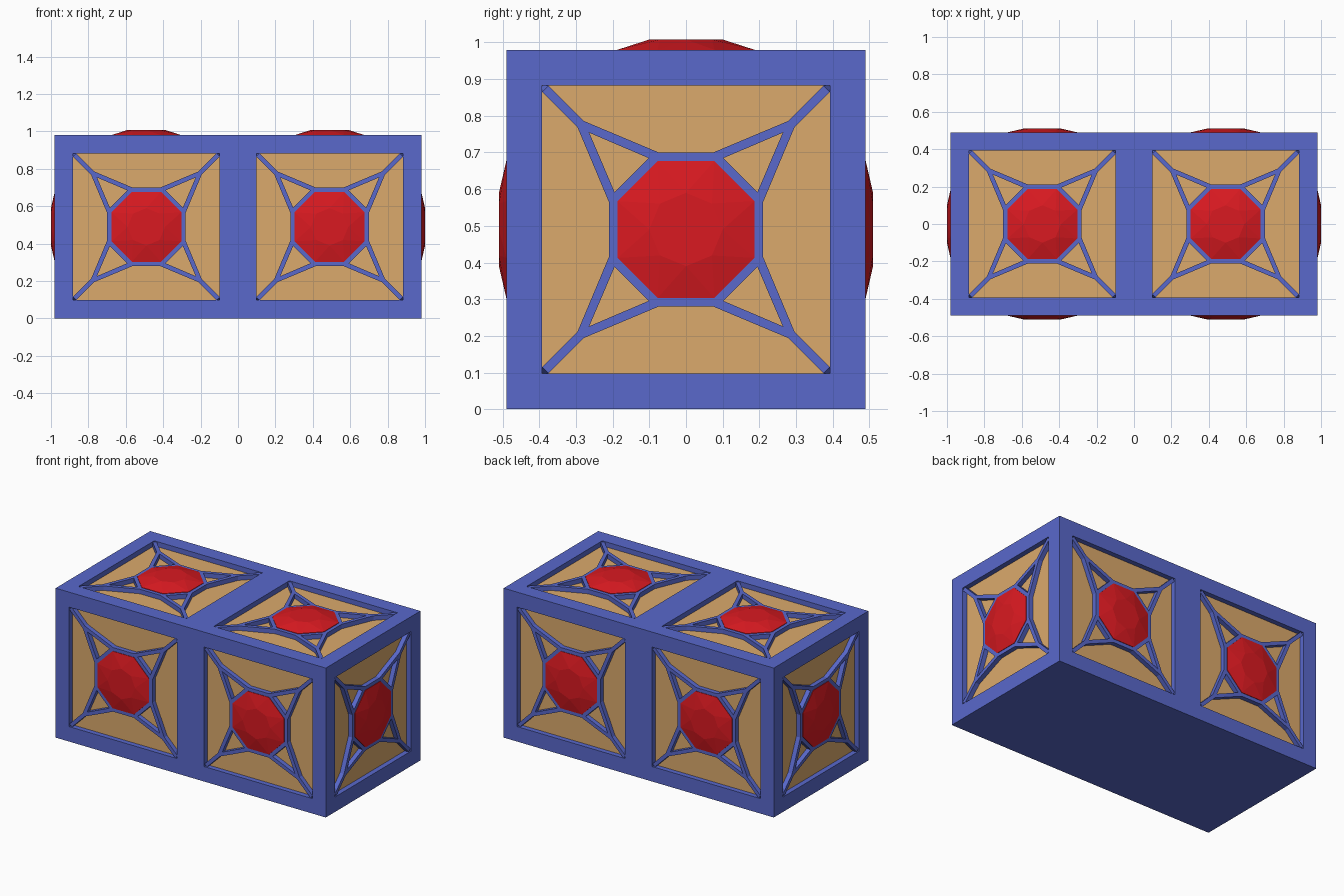
import bpy, bmesh
from math import pi, cos, sin, radians
from mathutils import Matrix, Vector

if "Cube" in bpy.data.objects:
    bpy.data.objects.remove(bpy.data.objects["Cube"])

H = 0.49        # half the cube size
OPEN = 0.392    # half the panel opening
DEPTH = 0.035   # recess depth
TOP = -0.003    # lattice top, just under the frame surface


def material(name, rgb):
    m = bpy.data.materials.new(name)
    m.diffuse_color = (*rgb, 1)
    m.use_nodes = True
    m.node_tree.nodes["Principled BSDF"].inputs["Base Color"].default_value = m.diffuse_color
    return m


BLUE = material("blue", (0.10, 0.14, 0.60))
TAN = material("tan", (0.71, 0.40, 0.15))
RED = material("red", (0.70, 0.01, 0.015))


def to_mesh(bm, name, mat):
    bmesh.ops.recalc_face_normals(bm, faces=bm.faces)
    me = bpy.data.meshes.new(name)
    bm.to_mesh(me)
    bm.free()
    me.materials.append(mat)
    return me


def place(name, me, matrix=Matrix()):
    ob = bpy.data.objects.new(name, me)
    bpy.context.collection.objects.link(ob)
    ob.matrix_world = matrix
    return ob


def add_box(bm, size, matrix):
    bmesh.ops.create_cube(bm, size=1, matrix=matrix @ Matrix.Diagonal((*size, 1)))


def octagon(apothem, turn=pi / 8):
    r = apothem / cos(pi / 8)
    return [(r * cos(turn + i * pi / 4), r * sin(turn + i * pi / 4)) for i in range(8)]


def ring(bm, pts, z):
    return [bm.verts.new((x, y, z)) for x, y in pts]


def bridge(bm, a, b):
    for i in range(len(a)):
        j = (i + 1) % len(a)
        bm.faces.new((a[i], a[j], b[j], b[i]))


# Panel placements: local z points out of the block
panels = []
for x in (-H, H):
    panels.append(("top", (x, 0, 2 * H), Matrix()))
    panels.append(("front", (x, -H, H), Matrix.Rotation(pi / 2, 4, 'X')))
    panels.append(("back", (x, H, H), Matrix.Rotation(-pi / 2, 4, 'X')))
panels.append(("right", (2 * H, 0, H), Matrix.Rotation(pi / 2, 4, 'Y')))
panels.append(("left", (-2 * H, 0, H), Matrix.Rotation(-pi / 2, 4, 'Y')))
panels = [(n, Matrix.Translation(p) @ r) for n, p, r in panels]

# Block frame with recessed openings
bm = bmesh.new()
add_box(bm, (4 * H, 2 * H, 2 * H), Matrix.Translation((0, 0, H)))
frame = place("block_frame", to_mesh(bm, "block_frame", BLUE))
bm = bmesh.new()
for _, m in panels:
    add_box(bm, (2 * OPEN, 2 * OPEN, 2 * DEPTH), m)
cutter = place("opening_cutter", to_mesh(bm, "opening_cutter", BLUE))
cutter.hide_render = True
mod = frame.modifiers.new("openings", 'BOOLEAN')
mod.object, mod.operation, mod.solver = cutter, 'DIFFERENCE', 'EXACT'
bpy.context.view_layer.objects.active = frame
bpy.ops.object.modifier_apply(modifier=mod.name)
bpy.data.objects.remove(cutter)

# Inlay sheet on the recess floor
bm = bmesh.new()
bm.faces.new(ring(bm, [(-OPEN, -OPEN), (OPEN, -OPEN), (OPEN, OPEN), (-OPEN, OPEN)], -DEPTH + 0.002))
inlay = to_mesh(bm, "inlay", TAN)
inlay_up = inlay.polygons[0].normal.z
if inlay_up < 0:
    inlay.flip_normals()

# Lattice: octagonal collar and four forked struts
bm = bmesh.new()
loops = [ring(bm, octagon(a), z) for a, z in
         ((0.21, -DEPTH), (0.21, TOP), (0.186, TOP), (0.186, -DEPTH))]
for a, b in zip(loops, loops[1:]):
    bridge(bm, a, b)
half = [(OPEN, 0.375), (0.296, 0.279), (0.209, 0.072), (0.193, 0.098), (0.264, 0.264)]
fork = half + [(y, x) for x, y in reversed(half[:-1])]
for k in range(4):
    c, s = (1, 0, -1, 0)[k], (0, 1, 0, -1)[k]
    pts = [(c * x - s * y, s * x + c * y) for x, y in fork]
    low, high = ring(bm, pts, -DEPTH), ring(bm, pts, TOP)
    bridge(bm, low, high)
    # split along the symmetry line so every cap piece is simple
    for seg in ((0, 1, 4, 7, 8), (1, 2, 3, 4), (4, 5, 6, 7)):
        bm.faces.new([high[i] for i in seg])
    # sloped foot in the opening corner
    tip = bm.verts.new((c * OPEN - s * OPEN, s * OPEN + c * OPEN, -DEPTH))
    bm.faces.new((high[0], high[8], tip))
lattice = to_mesh(bm, "lattice", BLUE)

# Faceted gem: octagonal girdle, triangular facets, turned table


def gem_mesh(name, height):
    bm = bmesh.new()
    base = ring(bm, octagon(0.187), -DEPTH)
    girdle = ring(bm, octagon(0.187), 0.0)
    table = ring(bm, octagon(0.1 * cos(pi / 8), 0), height)
    bridge(bm, base, girdle)
    for i in range(8):
        j = (i + 1) % 8
        bm.faces.new((girdle[i], table[j], table[i]))
        bm.faces.new((girdle[i], girdle[j], table[j]))
    bm.faces.new(table)
    return to_mesh(bm, name, RED)


side_gem = gem_mesh("side_gem", 0.02)
top_gem = gem_mesh("top_gem", 0.028)

for name, m in panels:
    place(name + "_inlay", inlay, m)
    place(name + "_lattice", lattice, m)
    place(name + "_gem", top_gem if name == "top" else side_gem, m)
